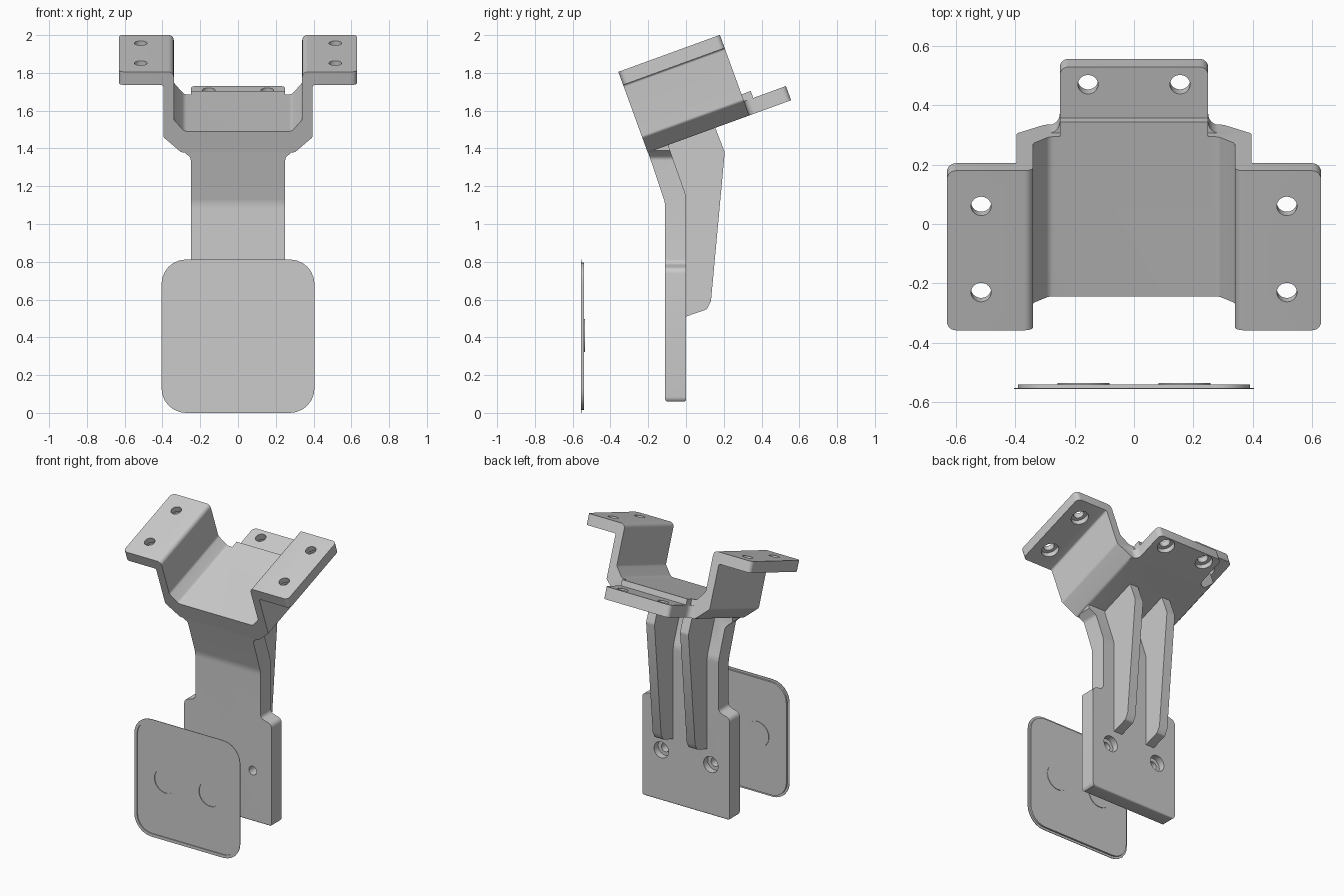
import bpy, bmesh
from math import sin, cos, radians, tan, pi
from mathutils import Vector

if "Cube" in bpy.data.objects:
    bpy.data.objects.remove(bpy.data.objects["Cube"])

C, S = cos(radians(20)), sin(radians(20))
X, Y, Z = Vector((1, 0, 0)), Vector((0, 1, 0)), Vector((0, 0, 1))
U, N = Vector((0, C, S)), Vector((0, -S, C))   # tilted bracket axes


def rounded(pts, steps=6):
    """Polygon from (a, b[, radius]) points, with arcs at the radii."""
    out, n = [], len(pts)
    for i, p in enumerate(pts):
        v = Vector(p[:2])
        if len(p) < 3:
            out.append(v)
            continue
        d0 = (Vector(pts[i - 1][:2]) - v).normalized()
        d1 = (Vector(pts[(i + 1) % n][:2]) - v).normalized()
        h = d0.angle(d1) / 2
        c = v + (d0 + d1).normalized() * (p[2] / sin(h))
        t = p[2] / tan(h)
        a, b = v + d0 * t - c, v + d1 * t - c
        w = pi - 2 * h
        for k in range(steps + 1):
            f = k / steps
            out.append(c + (a * sin((1 - f) * w) + b * sin(f * w)) / sin(w))
    return out


def mirrored(half):
    return half + [(-p[0],) + tuple(p[1:]) for p in reversed(half)]


def prism(name, pts, axes, d0, d1):
    """Extrude an outline in the plane of axes[0], axes[1] along axes[2]."""
    A, B, D = axes
    bm = bmesh.new()
    poly = rounded(pts)
    lo = [bm.verts.new(A * p.x + B * p.y + D * d0) for p in poly]
    hi = [bm.verts.new(A * p.x + B * p.y + D * d1) for p in poly]
    bm.faces.new(lo)
    bm.faces.new(hi)
    for i in range(len(lo)):
        bm.faces.new((lo[i - 1], lo[i], hi[i], hi[i - 1]))
    bmesh.ops.recalc_face_normals(bm, faces=bm.faces)
    me = bpy.data.meshes.new(name)
    bm.to_mesh(me)
    bm.free()
    ob = bpy.data.objects.new(name, me)
    bpy.context.collection.objects.link(ob)
    return ob


def disc(name, a, b, r, axes, d0, d1):
    pts = [(a + r * cos(2 * pi * k / 32), b + r * sin(2 * pi * k / 32)) for k in range(32)]
    return prism(name, pts, axes, d0, d1)


def combine(ob, other, op):
    bpy.context.view_layer.objects.active = ob
    m = ob.modifiers.new("bool", 'BOOLEAN')
    m.operation, m.object, m.solver = op, other, 'EXACT'
    bpy.ops.object.modifier_apply(modifier=m.name)
    bpy.data.objects.remove(other)


def smooth(ob):
    bpy.ops.object.select_all(action='DESELECT')
    ob.select_set(True)
    bpy.context.view_layer.objects.active = ob
    bpy.ops.object.shade_smooth_by_angle(angle=radians(25))


def square(w, z0, z1, r):
    return mirrored([(w, z0, r), (w, z1, r)])


FRONT, SIDE = (X, Z, Y), (Y, Z, X)
PLAN, SECTION = (X, U, N), (X, N, U)

# Tilted channel with side tabs
bracket = prism("bracket", mirrored([
    (.30, 1.365, .03), (.395, 1.451, .02), (.395, 1.745, .012), (.63, 1.745), (.63, 1.819),
    (.34, 1.819, .03), (.34, 1.55, .03), (.285, 1.484, .03)]), SECTION, .281, .853)
combine(bracket, prism("plan", square(.63, .281, .853, .03), PLAN, 1.2, 2), 'INTERSECT')

# Rear tab and the raised step in front of it
combine(bracket, prism("rear_tab", mirrored([
    (.25, 1.089, .03), (.25, .851, .04), (.295, .851), (.295, .80), (.24, .75)]),
    PLAN, 1.365, 1.445), 'UNION')
combine(bracket, prism("step", mirrored([(.25, .905), (.25, .78)]), PLAN, 1.40, 1.484), 'UNION')

# Neck and lower plate: side profile trimmed by front silhouette
neck = prism("neck", [
    (-.11, .06, .012), (-.11, 1.11, .15), (-.201, 1.38), (-.19, 1.42), (-.09, 1.45),
    (-.09, 1.405), (0, 1.15, .15), (0, .06, .012)], SIDE, -.5, .5)
combine(neck, prism("silhouette", mirrored([
    (.335, .055, .03), (.335, .765, .035), (.25, .79, .03), (.25, 1.35, .03),
    (.295, 1.39), (.295, 1.6)]), FRONT, -.6, .4), 'INTERSECT')
combine(bracket, neck, 'UNION')

# Two back ribs
for s in (-1, 1):
    rib = prism("rib", [
        (-.05, .50), (0, .51), (.11, .548, .02), (.132, .59), (.205, 1.38, .04), (.155, 1.51),
        (.145, 1.535), (-.12, 1.43), (-.05, 1.15)], SIDE, s * .13 - .032, s * .13 + .032)
    combine(bracket, rib, 'UNION')

# Screw holes, each with a wider bore
for s in (-1, 1):
    for x, u, n in ((.515, .417, 1.745), (.515, .726, 1.745), (.155, 1.026, 1.365)):
        combine(bracket, disc("hole", s * x, u, .034, PLAN, n - .05, n + .15), 'DIFFERENCE')
        combine(bracket, disc("bore", s * x, u, .056, PLAN, n - .05, n + .035), 'DIFFERENCE')
    combine(bracket, disc("hole", s * .19, .41, .03, FRONT, -.2, .1), 'DIFFERENCE')
    combine(bracket, disc("bore", s * .19, .41, .055, FRONT, -.045, .1), 'DIFFERENCE')
smooth(bracket)

# Front pad: thin flange, shallow tray and two embossed discs
pad = prism("front_pad", square(.405, 0, .812, .13), FRONT, -.556, -.552)
combine(pad, prism("tray", square(.39, .015, .797, .115), FRONT, -.554, -.540), 'UNION')
for s in (-1, 1):
    combine(pad, disc("boss", s * .17, .41, .088, FRONT, -.548, -.536), 'UNION')
combine(pad, prism("recess", square(.384, .021, .791, .109), FRONT, -.57, -.550), 'DIFFERENCE')
for s in (-1, 1):
    combine(pad, disc("dent", s * .17, .41, .085, FRONT, -.57, -.545), 'DIFFERENCE')
smooth(pad)
